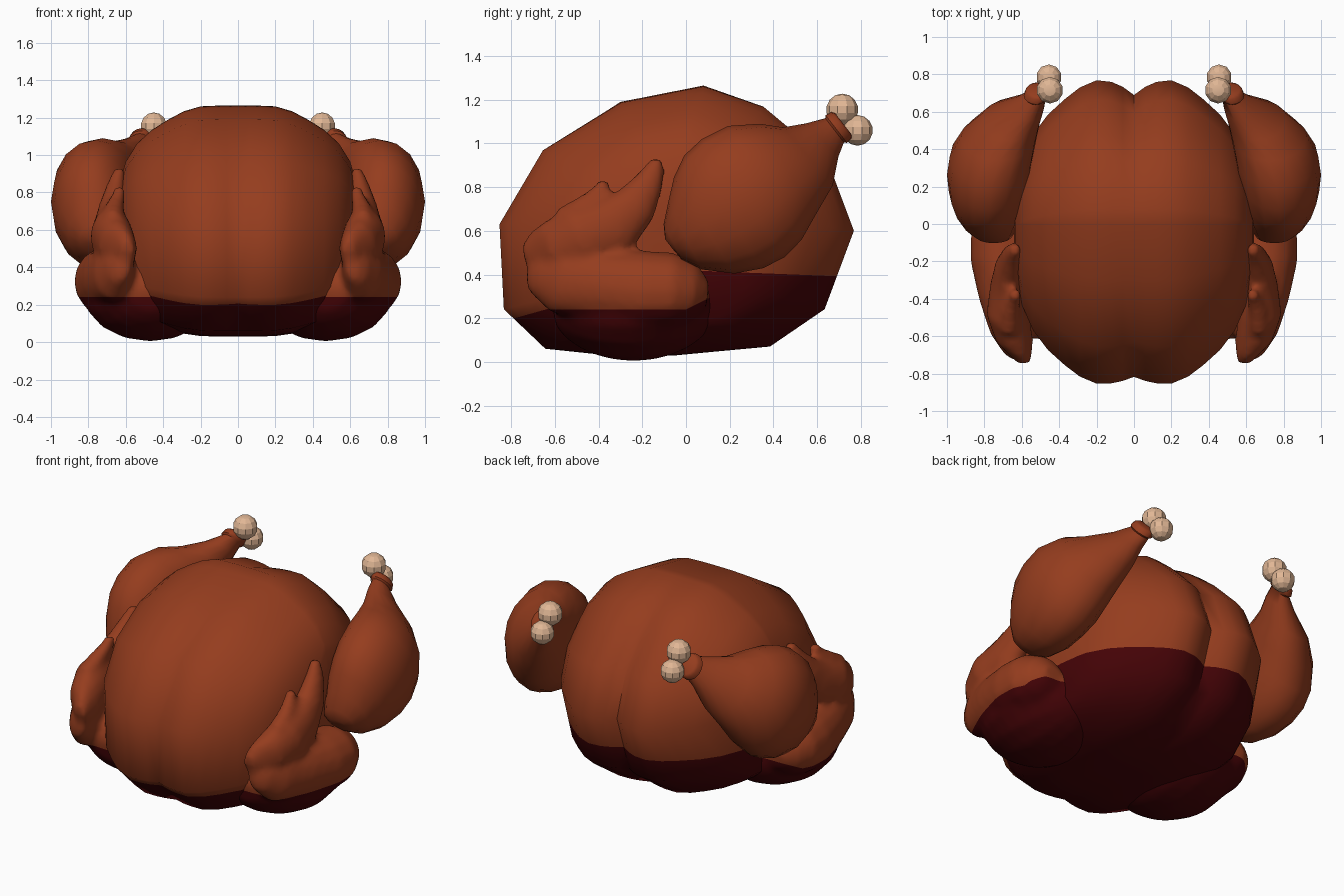
import bpy, bmesh, math
from mathutils import Vector

if "Cube" in bpy.data.objects:
    bpy.data.objects.remove(bpy.data.objects["Cube"])


def material(name, rgb):
    m = bpy.data.materials.new(name)
    m.diffuse_color = (*rgb, 1)
    m.use_nodes = True
    m.node_tree.nodes["Principled BSDF"].inputs["Base Color"].default_value = m.diffuse_color
    return m


SKIN = material("roast_skin", (0.30, 0.046, 0.013))
JUICE = material("dark_underside", (0.06, 0.001, 0.002))
BONE = material("bone", (0.75, 0.47, 0.30))


def modify(ob, kind, **settings):
    mod = ob.modifiers.new(kind, kind)
    for k, v in settings.items():
        setattr(mod, k, v)
    bpy.ops.object.select_all(action='DESELECT')
    ob.select_set(True)
    bpy.context.view_layer.objects.active = ob
    bpy.ops.object.modifier_apply(modifier=mod.name)


def cut(bm, co, no, faces=None):
    faces = faces or bm.faces[:]
    geom = set(faces)
    for f in faces:
        geom.update(f.edges)
        geom.update(f.verts)
    bmesh.ops.bisect_plane(bm, geom=list(geom), plane_co=co, plane_no=no, dist=1e-5)


def finish(name, bm, mats, angle=50, rule=None, fuse=False):
    """Turn a right-hand half into a mirrored, shaded object."""
    bmesh.ops.recalc_face_normals(bm, faces=bm.faces[:])
    me = bpy.data.meshes.new(name)
    bm.to_mesh(me)
    bm.free()
    ob = bpy.data.objects.new(name, me)
    bpy.context.collection.objects.link(ob)
    if fuse:
        modify(ob, 'REMESH', mode='VOXEL', voxel_size=.02)
        modify(ob, 'SMOOTH', factor=.5, iterations=6)
    for m in mats:
        ob.data.materials.append(m)
    if rule:
        # Split along the juice line: one tilt for the back, one for the front
        bm = bmesh.new()
        bm.from_mesh(ob.data)
        cut(bm, (0, 0, 0), (0, 1, 0))
        for sign in (1, -1):
            z0 = rule(sign * 1e-6)
            slope = (rule(sign) - z0) * sign
            half = [f for f in bm.faces if f.calc_center_median().y * sign > 0]
            cut(bm, (0, 0, z0), (0, -slope, 1), half)
        for f in bm.faces:
            c = f.calc_center_median()
            f.material_index = int(c.z < rule(c.y))
        bm.to_mesh(ob.data)
        bm.free()
    modify(ob, 'MIRROR', use_clip=True)
    bpy.ops.object.shade_smooth_by_angle(angle=math.radians(angle))


def bridge(bm, rings):
    n = len(rings[0])
    for a, b in zip(rings, rings[1:]):
        for i in range(n):
            j = (i + 1) % n
            bm.faces.new((a[i], a[j], b[j], b[i]))


def limb(bm, stations, sides=16):
    """Loft ellipses; station = y, z, x, half height in side view, half width in x."""
    rings = []
    for k, (y, z, x, h, w) in enumerate(stations):
        p, q = stations[max(k - 1, 0)], stations[min(k + 1, len(stations) - 1)]
        d = Vector((q[0] - p[0], q[1] - p[1])).normalized()
        ring = []
        for i in range(sides):
            a = math.tau * i / sides
            s, c = math.sin(a) * h, math.cos(a) * w
            ring.append(bm.verts.new((x + c, y - d.y * s, z + d.x * s)))
        rings.append(ring)
    bridge(bm, rings)
    bm.faces.new(rings[0])
    bm.faces.new(rings[-1])


# Body: side profile repeated at slices across x, creased along the middle, fuller below
profile = [(-.86, .63), (-.66, .97), (-.30, 1.19), (.08, 1.265), (.36, 1.17), (.48, 1.07),
           (.67, .88), (.775, .60), (.64, .24), (.39, .07), (-.05, .03), (-.40, .035),
           (-.65, .06), (-.84, .24)]
slices = [(0, 1), (.06, 1), (.12, .998), (.2, .992), (.29, .945), (.37, .87), (.46, .77),
          (.54, .64), (.60, .47), (.635, .25), (.642, .1)]
bm = bmesh.new()
rings = []
for x, s in slices:
    pinch = max(0, 1 - x / .2) ** 2
    low = 1 - (1 - s) * .42
    ring = []
    for y, z in profile:
        py = y * (1 - pinch * (.11 if y > .3 else .05 if y < -.5 else 0))
        sz = low if z < .5 and s > .4 else s
        ring.append(bm.verts.new((x, -.05 + (py + .05) * s, .7 + (z - .7) * sz)))
    rings.append(ring)
bridge(bm, rings)
bm.faces.new(rings[-1])
finish("body", bm, [SKIN, JUICE], 50,
       lambda y: .42 - .04 * y if y > 0 else .42 + .28 * y)

# Drumsticks: t along the leg, p offset across it, half height, inner x, outer x
leg = []
for t, p, h, x0, x1 in [(-.05, 0, .06, .45, .565), (-.04, 0, .075, .445, .58),
                        (-.01, 0, .08, .455, .59), (0, 0, .07, .47, .58),
                        (.07, 0, .105, .48, .66), (.17, -.02, .175, .50, .81),
                        (.28, -.01, .245, .52, .925), (.40, .005, .31, .54, .985),
                        (.52, .01, .33, .55, 1.0), (.63, .015, .315, .57, .99),
                        (.74, .02, .26, .59, .96), (.84, .035, .17, .62, .91),
                        (.90, .05, .09, .65, .85), (.92, .05, .03, .70, .80)]:
    leg.append((.68 - .79 * t - .61 * p, 1.06 - .61 * t + .79 * p,
                (x0 + x1) / 2, h, (x1 - x0) / 2))
bm = bmesh.new()
limb(bm, leg)
finish("drumstick", bm, [SKIN])

# Bone knuckles at the leg ends
bm = bmesh.new()
for pos, r in (((.45, .715, 1.155), .073), ((.455, .785, 1.06), .07)):
    new = bmesh.ops.create_uvsphere(bm, u_segments=10, v_segments=7, radius=r)
    bmesh.ops.translate(bm, verts=new["verts"], vec=pos)
finish("leg_bone", bm, [BONE], 20)

# Wings: bulge underneath, upper arm, folded forearm and small thumb, fused together
bm = bmesh.new()
bulge = []
for k in range(1, 12):
    a = math.pi * k / 12
    bulge.append((-.24 - .38 * math.cos(a), .265 - .04 * math.cos(a) ** 2, .47,
                  .262 * math.sin(a), .36 * math.sin(a)))
limb(bm, bulge)
limb(bm, [(-.72, .43, .61, .06, .04), (-.68, .42, .63, .11, .07),
          (-.58, .38, .66, .16, .11), (-.40, .35, .69, .165, .14),
          (-.20, .325, .70, .185, .175), (-.06, .325, .70, .175, .175),
          (.04, .315, .69, .135, .135), (.10, .31, .68, .06, .07)])
limb(bm, [(-.74, .48, .59, .06, .035), (-.69, .49, .61, .11, .065),
          (-.62, .50, .64, .14, .10), (-.48, .56, .675, .16, .115),
          (-.33, .62, .68, .14, .09), (-.23, .72, .67, .105, .075),
          (-.17, .82, .655, .07, .055), (-.145, .88, .645, .05, .04),
          (-.13, .93, .63, .03, .03)])
limb(bm, [(-.56, .64, .67, .07, .06), (-.45, .72, .66, .055, .05),
          (-.39, .78, .64, .04, .04), (-.37, .83, .63, .03, .03)], 10)
finish("wing", bm, [SKIN, JUICE], 50, lambda y: .24 if y < 0 else .24 + .5 * y, True)
